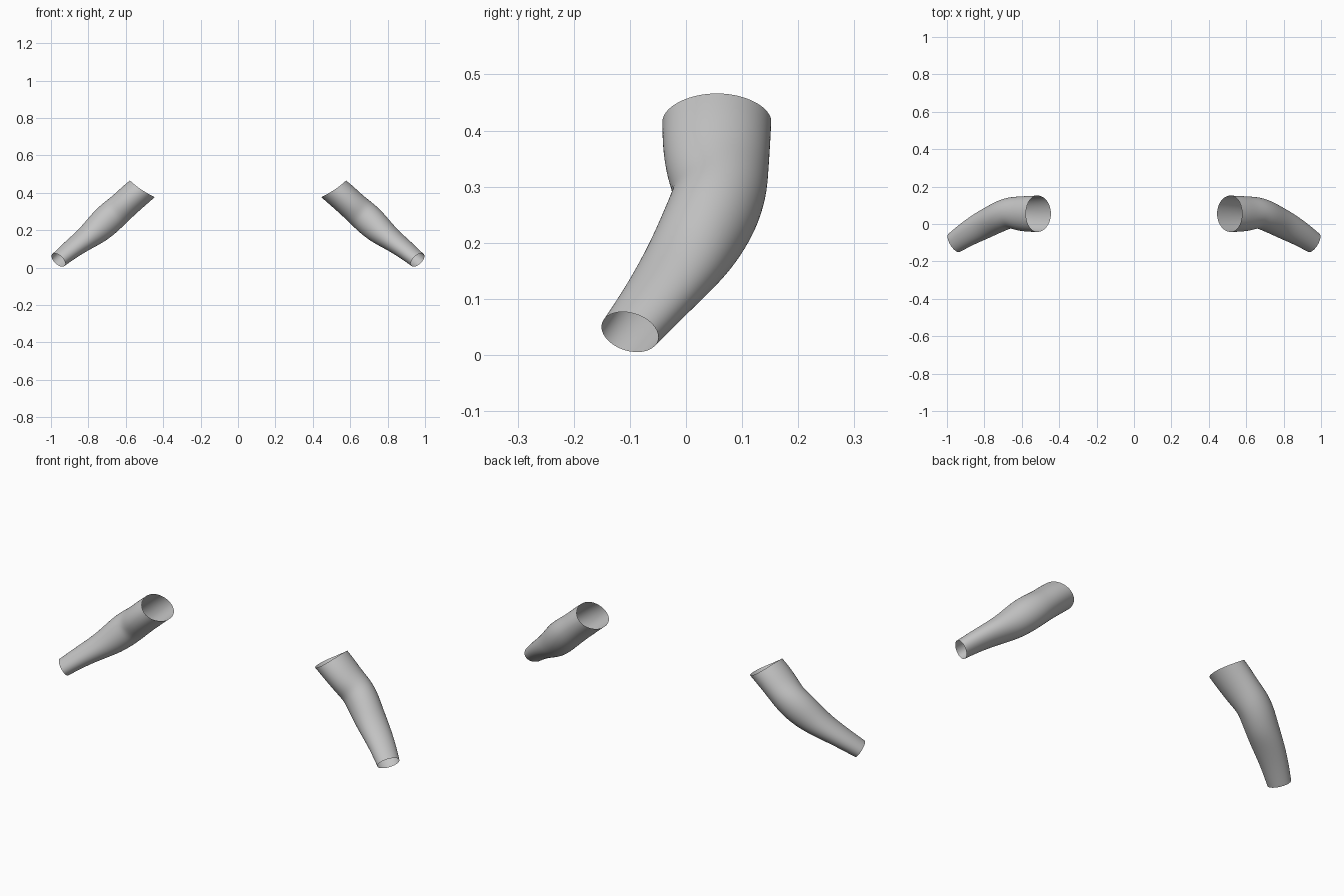
import bpy, math
from mathutils import Vector

if "Cube" in bpy.data.objects:
    bpy.data.objects.remove(bpy.data.objects["Cube"])

SIDES = 24
grey = bpy.data.materials.new("sleeve grey")
grey.diffuse_color = (0.55, 0.55, 0.55, 1)
grey.use_nodes = True
grey.node_tree.nodes["Principled BSDF"].inputs["Base Color"].default_value = grey.diffuse_color

# Sleeve sections from shoulder to wrist: centre x, y, z, radius up, radius across
sections = [
    (0.511, 0.055, 0.422, 0.081, 0.098),
    (0.565, 0.054, 0.376, 0.079, 0.097),
    (0.618, 0.056, 0.327, 0.078, 0.092),
    (0.660, 0.061, 0.290, 0.082, 0.084),
    (0.700, 0.049, 0.255, 0.084, 0.083),
    (0.755, 0.021, 0.201, 0.077, 0.079),
    (0.812, -0.008, 0.156, 0.061, 0.077),
    (0.892, -0.053, 0.098, 0.050, 0.067),
    (0.960, -0.100, 0.041, 0.044, 0.058),
]
centres = [Vector(s[:3]) for s in sections]


def direction(i):
    """Axis of the sleeve at section i, with set angles for the open ends."""
    if i == 0:
        return Vector((0.55, 0, -0.83)).normalized()
    if i == len(centres) - 1:
        return Vector((0.70, -0.43, -0.57)).normalized()
    return (centres[i + 1] - centres[i - 1]).normalized()


def sleeve(name, side):
    verts, faces = [], []
    for i, (c, s) in enumerate(zip(centres, sections)):
        d = direction(i)
        across = Vector((0, 0, 1)).cross(d).normalized()
        up = d.cross(across)
        for j in range(SIDES):
            a = 2 * math.pi * j / SIDES
            p = c + across * s[4] * math.cos(a) + up * s[3] * math.sin(a)
            if i == 0:                      # slightly scooped shoulder rim
                p += d * 0.007 * math.cos(a) ** 2
            verts.append((p.x * side, p.y, p.z))
    for i in range(len(centres) - 1):
        for j in range(SIDES):
            k = (j + 1) % SIDES
            f = (i * SIDES + j, i * SIDES + k, (i + 1) * SIDES + k, (i + 1) * SIDES + j)
            faces.append(f if side > 0 else f[::-1])
    mesh = bpy.data.meshes.new(name)
    mesh.from_pydata(verts, [], faces)
    mesh.materials.append(grey)
    mesh.shade_smooth()
    ob = bpy.data.objects.new(name, mesh)
    bpy.context.collection.objects.link(ob)
    sub = ob.modifiers.new("smooth", 'SUBSURF')
    sub.levels = sub.render_levels = 2


# Matching open sleeves on both sides
sleeve("right_sleeve", 1)
sleeve("left_sleeve", -1)
